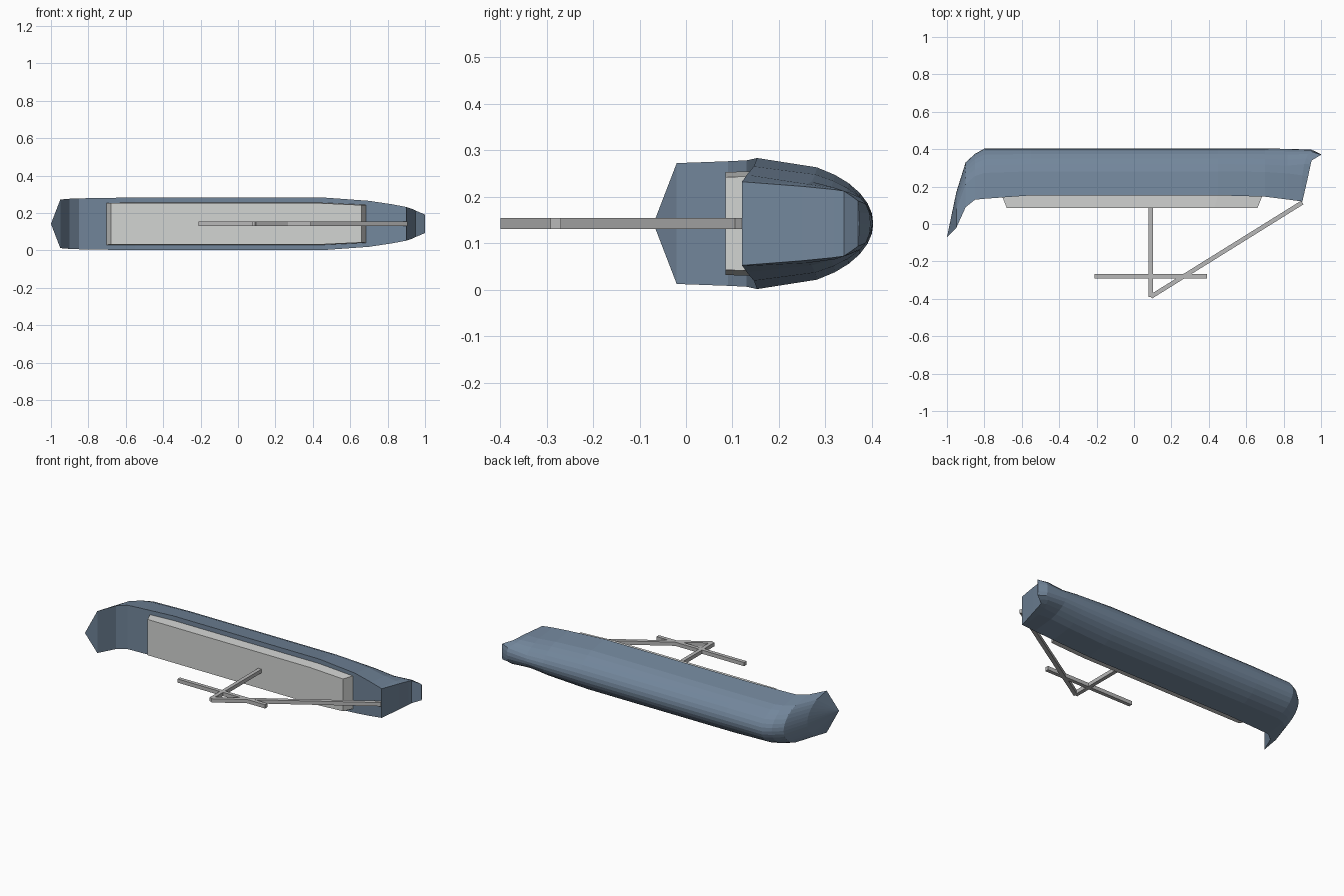
import bpy, bmesh, math
from mathutils import Vector

MID_Z = 0.1425          # symmetry plane of the whole model

cube = bpy.data.objects.get("Cube")
if cube:
    bpy.data.objects.remove(cube, do_unlink=True)


def material(name, r, g, b):
    mat = bpy.data.materials.new(name)
    mat.use_nodes = True
    mat.diffuse_color = (r, g, b, 1)
    shader = mat.node_tree.nodes["Principled BSDF"]
    shader.inputs["Base Color"].default_value = (r, g, b, 1)
    shader.inputs["Roughness"].default_value = 0.8
    return mat


hull_blue = material("slate blue", 0.17, 0.24, 0.33)
house_grey = material("pale grey", 0.65, 0.66, 0.65)
spar_grey = material("mid grey", 0.48, 0.48, 0.48)


def finish(bm, name, mat):
    bmesh.ops.remove_doubles(bm, verts=bm.verts, dist=0.0005)
    bmesh.ops.recalc_face_normals(bm, faces=bm.faces)
    mesh = bpy.data.meshes.new(name)
    bm.to_mesh(mesh)
    bm.free()
    mesh.materials.append(mat)
    obj = bpy.data.objects.new(name, mesh)
    bpy.context.collection.objects.link(obj)
    return obj


# Hull: half-elliptical sections from the deck edge round to the keel
ANGLES = [math.radians(a) for a in (0, 31, 42, 52, 62, 72, 81, 90)]


def section(x, deck, keel, half):
    return [(x, deck + (keel - deck) * math.sin(a), half * math.cos(a))
            for a in ANGLES]


# x, deck y, keel y, half width
stations = [
    (-1, -0.07, -0.07, 0), (-0.95, -0.02, 0.17, 0.13),
    (-0.9, 0.09, 0.33, 0.134), (-0.85, 0.13, 0.375, 0.136),
    (-0.8, 0.135, 0.403, 0.137), (-0.55, 0.153, 0.403, 0.141),
    (0.45, 0.153, 0.403, 0.141), (0.7, 0.146, 0.403, 0.123),
    (0.82, 0.131, 0.402, 0.105),
]
loops = [section(*s) for s in stations]

# Raked stern and its flared lower lip
loops.append([(0.89, 0.122, 0.092), (0.9, 0.26, 0.085), (0.91, 0.32, 0.077),
              (0.92, 0.35, 0.067), (0.93, 0.375, 0.056), (0.95, 0.387, 0.042),
              (0.95, 0.395, 0.022), (0.95, 0.397, 0)])
loops.append([(0.9, 0.12, 0.09), (0.93, 0.25, 0.08), (0.945, 0.32, 0.073),
              (0.95, 0.34, 0.07), (0.975, 0.355, 0.06), (1, 0.37, 0.049),
              (1, 0.372, 0.024), (1, 0.373, 0)])

bm = bmesh.new()
rings = []
for loop in loops:
    upper = [bm.verts.new((x, y, MID_Z + w)) for x, y, w in loop]
    lower = [bm.verts.new((x, y, MID_Z - w)) for x, y, w in loop[:-1]]
    rings.append(upper + lower[::-1])
count = len(rings[0])
for a, b in zip(rings, rings[1:]):
    for i in range(count):          # the wrap-around face is the deck
        j = (i + 1) % count
        bm.faces.new((a[i], a[j], b[j], b[i]))
# Transom strips close the stern
last = rings[-1]
for i in range(count // 2):
    strip = [last[i], last[i + 1], last[count - 2 - i], last[count - 1 - i]]
    bm.faces.new(list(dict.fromkeys(strip)))
finish(bm, "hull", hull_blue)

# Deck house: low tapered block, narrowing toward the stern
plan = [(-0.71, 0.113), (0.45, 0.113), (0.69, 0.102)]
bm = bmesh.new()
outline = plan + [(x, -w) for x, w in reversed(plan)]
base = [bm.verts.new((x, 0.16, MID_Z + w)) for x, w in outline]
top = [bm.verts.new((-0.01 + (x + 0.01) * 0.957, 0.085, MID_Z + w * 0.98))
       for x, w in outline]
bm.faces.new(base)
bm.faces.new(top)
for i in range(len(base)):
    j = (i + 1) % len(base)
    bm.faces.new((base[i], base[j], top[j], top[i]))
finish(bm, "deck_house", house_grey)


# Spars: square beams lying in the symmetry plane
def spar(name, start, end, size=0.023):
    a, b = Vector((*start, MID_Z)), Vector((*end, MID_Z))
    bm = bmesh.new()
    bmesh.ops.create_cube(bm, size=1)
    obj = finish(bm, name, spar_grey)
    obj.scale = ((b - a).length, size, size)
    obj.rotation_euler.z = math.atan2(b.y - a.y, b.x - a.x)
    obj.location = (a + b) / 2


spar("mast", (0.09, 0.1), (0.09, -0.39))
spar("cross_yard", (-0.21, -0.28), (0.39, -0.28))
spar("diagonal_stay", (0.09, -0.389), (0.9, 0.115))
